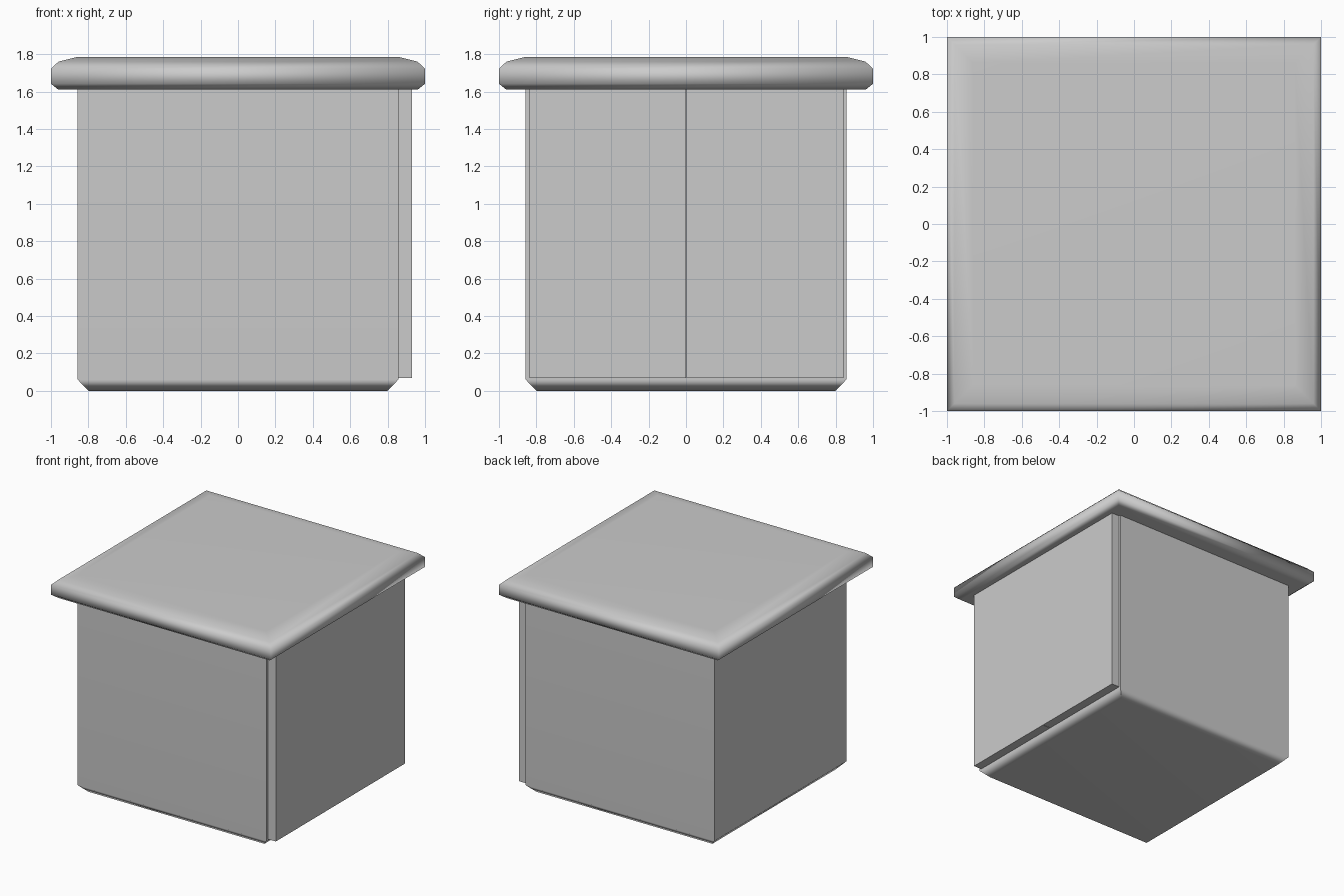
import bpy
import bmesh
from math import radians

if "Cube" in bpy.data.objects:
    bpy.data.objects.remove(bpy.data.objects["Cube"])


def square_loft(name, profile):
    """Stack square rings of (half width, z) and cap both ends."""
    bm = bmesh.new()
    rings = []
    for r, z in profile:
        rings.append([bm.verts.new((sx * r, sy * r, z))
                      for sx, sy in ((-1, -1), (1, -1), (1, 1), (-1, 1))])
    for low, high in zip(rings, rings[1:]):
        for i in range(4):
            j = (i + 1) % 4
            bm.faces.new((low[i], low[j], high[j], high[i]))
    bm.faces.new(rings[0][::-1])
    bm.faces.new(rings[-1])
    return finish(name, bm)


def box(name, lo, hi):
    bm = bmesh.new()
    bmesh.ops.create_cube(bm, size=1)
    for v in bm.verts:
        v.co = [(a + b) / 2 + c * (b - a) for a, b, c in zip(lo, hi, v.co)]
    return finish(name, bm)


def finish(name, bm):
    mesh = bpy.data.meshes.new(name)
    bm.to_mesh(mesh)
    bm.free()
    obj = bpy.data.objects.new(name, mesh)
    bpy.context.collection.objects.link(obj)
    return obj


def shade(obj):
    bpy.ops.object.select_all(action='DESELECT')
    obj.select_set(True)
    bpy.context.view_layer.objects.active = obj
    bpy.ops.object.shade_smooth_by_angle(angle=radians(60))
    mod = obj.modifiers.new("weighted_normals", 'WEIGHTED_NORMAL')
    mod.keep_sharp = True


# cabinet carcass with chamfered foot
shade(square_loft("cabinet_body", [(0.80, 0), (0.857, 0.06), (0.857, 1.61)]))

# overhanging top with rounded rim and slightly raised centre
shade(square_loft("table_top", [(0.96, 1.61), (1.0, 1.642), (1.0, 1.722),
                                (0.96, 1.76), (0.86, 1.785)]))

# pair of doors on the right side
for name, y0, y1 in (("front_door", -0.837, 0.0), ("back_door", 0.004, 0.841)):
    box(name, (0.855, y0, 0.068), (0.93, y1, 1.612))
